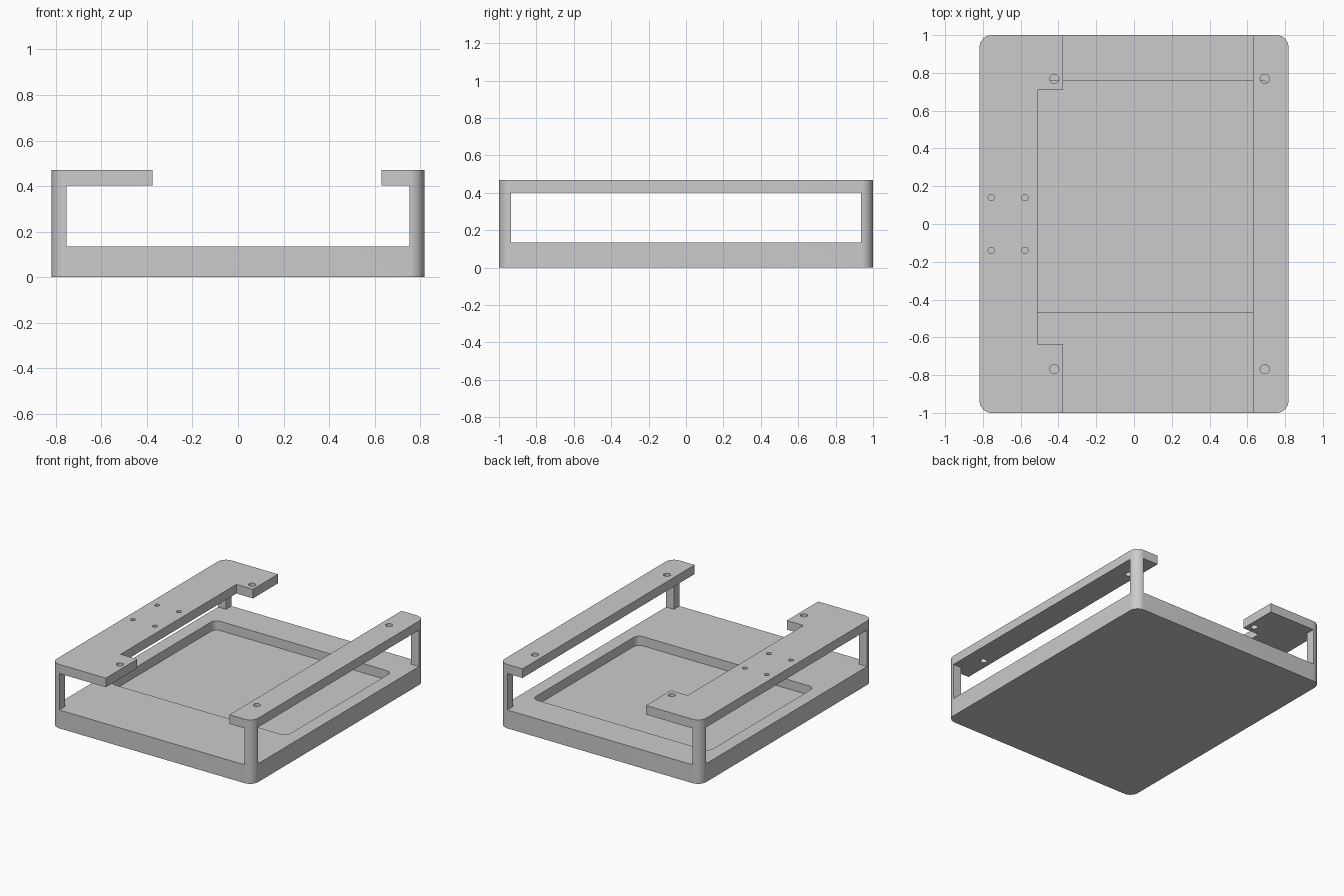
import bpy
import bmesh
from math import cos, sin, pi, radians

cube = bpy.data.objects.get("Cube")
if cube:
    bpy.data.objects.remove(cube, do_unlink=True)

# Single grey material
grey = bpy.data.materials.new("plain_grey")
grey.use_nodes = True
grey.diffuse_color = (0.6, 0.6, 0.6, 1)
grey.node_tree.nodes["Principled BSDF"].inputs["Base Color"].default_value = (0.6, 0.6, 0.6, 1)


def prism(name, outline, z0, z1):
    """Extrude a counter-clockwise outline from z0 to z1."""
    bm = bmesh.new()
    face = bm.faces.new([bm.verts.new((x, y, z0)) for x, y in outline])
    ext = bmesh.ops.extrude_face_region(bm, geom=[face])
    moved = [v for v in ext["geom"] if isinstance(v, bmesh.types.BMVert)]
    bmesh.ops.translate(bm, verts=moved, vec=(0, 0, z1 - z0))
    bmesh.ops.recalc_face_normals(bm, faces=bm.faces)
    mesh = bpy.data.meshes.new(name)
    bm.to_mesh(mesh)
    bm.free()
    mesh.materials.append(grey)
    obj = bpy.data.objects.new(name, mesh)
    bpy.context.collection.objects.link(obj)
    return obj


def rectangle(x0, x1, y0, y1, radius=0, steps=10):
    """Rectangle outline, optionally with rounded corners."""
    if not radius:
        return [(x0, y0), (x1, y0), (x1, y1), (x0, y1)]
    a, b, c, d = x0 + radius, x1 - radius, y0 + radius, y1 - radius
    points = []
    for q, (cx, cy) in enumerate([(b, d), (a, d), (a, c), (b, c)]):
        for i in range(steps + 1):
            t = (q + i / steps) * pi / 2
            points.append((cx + radius * cos(t), cy + radius * sin(t)))
    return points


def circle(cx, cy, radius, sides=24):
    return [(cx + radius * cos(2 * pi * i / sides), cy + radius * sin(2 * pi * i / sides))
            for i in range(sides)]


def cut(target, outline, z0, z1):
    """Subtract a prism from the target and remove the cutter."""
    cutter = prism("cutter", outline, z0, z1)
    cutter.hide_render = True
    mod = target.modifiers.new("cut", "BOOLEAN")
    mod.operation = "DIFFERENCE"
    mod.solver = "EXACT"
    mod.object = cutter
    bpy.context.view_layer.objects.active = target
    bpy.ops.object.modifier_apply(modifier=mod.name)
    bpy.data.objects.remove(cutter, do_unlink=True)


# Overall sizes
HALF_W, HALF_L, HEIGHT = 0.818, 1.0, 0.47
WALL, DECK, RAIL = 0.065, 0.135, 0.403

# Rounded block for the whole tray frame
frame = prism("tray_frame", rectangle(-HALF_W, HALF_W, -HALF_L, HALF_L, WALL), 0, HEIGHT)

# Crossing tunnels leave four corner posts between deck and rails
cut(frame, rectangle(-HALF_W + WALL, HALF_W - WALL, -1.2, 1.2), DECK, RAIL)
cut(frame, rectangle(-1.2, 1.2, -HALF_L + WALL, HALF_L - WALL), DECK, RAIL)

# Open top with a stepped edge on the wide right-hand rail
opening = [(-0.375, -1.2), (0.63, -1.2), (0.63, 1.2), (-0.375, 1.2),
           (-0.375, 0.71), (-0.51, 0.71), (-0.51, -0.635), (-0.375, -0.635)]
cut(frame, opening, 0.3, 0.6)

# Recessed pocket in the deck
cut(frame, rectangle(-0.72, 0.72, -0.465, 0.76, 0.045), 0.067, 0.2)

# Screw holes through the rails
for side in (-1, 1):
    for x, y, r in ((-0.422, 0.768, 0.024), (0.692, 0.768, 0.024),
                    (-0.755, 0.14, 0.017), (-0.577, 0.14, 0.017)):
        cut(frame, circle(x, side * y, r), 0.3, 0.6)

# Smooth the rounded corners, keep the edges sharp
bpy.ops.object.select_all(action="DESELECT")
frame.select_set(True)
bpy.context.view_layer.objects.active = frame
bpy.ops.object.shade_smooth_by_angle(angle=radians(30))
